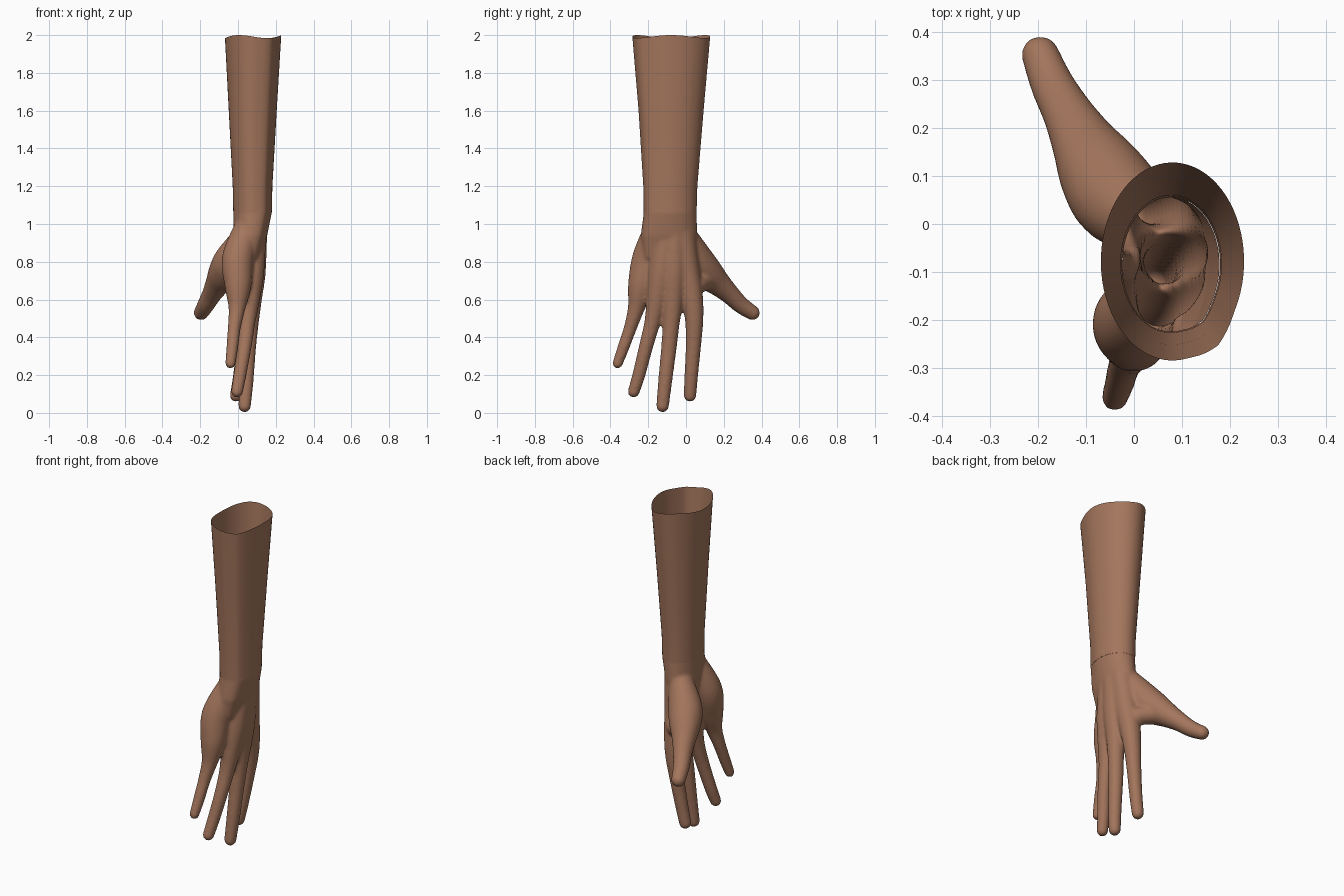
import bpy, bmesh
from math import sin, cos, tau, atan2
from mathutils import Vector, Matrix

cube = bpy.data.objects.get("Cube")
if cube:
    bpy.data.objects.remove(cube)

skin = bpy.data.materials.new("brown_skin")
skin.use_nodes = True
TONE = (0.37, 0.18, 0.108, 1)
skin.diffuse_color = TONE
skin.node_tree.nodes["Principled BSDF"].inputs["Base Color"].default_value = TONE


def make_object(name, bm):
    mesh = bpy.data.meshes.new(name)
    bm.to_mesh(mesh)
    bm.free()
    mesh.materials.append(skin)
    obj = bpy.data.objects.new(name, mesh)
    bpy.context.collection.objects.link(obj)
    bpy.ops.object.select_all(action='DESELECT')
    obj.select_set(True)
    bpy.context.view_layer.objects.active = obj
    return obj


def smooth_path(keys, steps):
    """Catmull-Rom through the keys; each key is a position plus a radius."""
    pts = [Vector(k) for k in keys]
    pts = [pts[0]] + pts + [pts[-1]]
    for a, b, c, d in zip(pts, pts[1:], pts[2:], pts[3:]):
        for i in range(steps):
            t = i / steps
            yield 0.5 * (2 * b + (c - a) * t + (2 * a - 5 * b + 4 * c - d) * t ** 2
                         + (3 * b - a - 3 * c + d) * t ** 3)
    yield pts[-1]


def add_chain(bm, keys, steps=14):
    for x, y, z, r in smooth_path(keys, steps):
        bmesh.ops.create_icosphere(bm, subdivisions=3, radius=r,
                                   matrix=Matrix.Translation((x, y, z)))


SIDES = 72
CORNER = atan2(-0.845, 0.633)


def ring(bm, z, cx, cy, a, b, wave=0.0):
    """Oval section with one slight corner, the seam of the sleeve."""
    verts = []
    for i in range(SIDES):
        t = CORNER + tau * i / SIDES
        gap = min(i, SIDES - i) * tau / SIDES
        k = 1 + 0.06 * max(0, 1 - gap / 0.4)
        dip = wave * (0.5 - 0.5 * cos(3 * t))
        verts.append(bm.verts.new((cx + a * k * cos(t), cy + b * k * sin(t), z - dip)))
    return verts


def loft(bm, sections, closed=False):
    rings = [ring(bm, *s) for s in sections]
    for lo, hi in zip(rings, rings[1:]):
        for i in range(SIDES):
            j = (i + 1) % SIDES
            bm.faces.new((lo[i], lo[j], hi[j], hi[i]))
    if closed:
        bm.faces.new(rings[0][::-1])
        bm.faces.new(rings[-1])


WRIST = (1.06, 0.077, -0.084, 0.102, 0.140)

# Forearm: open tapered tube with an uneven top edge
bm = bmesh.new()
loft(bm, [WRIST,
          (1.2, 0.077, -0.083, 0.105, 0.143),
          (1.6, 0.078, -0.079, 0.127, 0.172),
          (2.0, 0.080, -0.078, 0.149, 0.206, 0.016)])
make_object("forearm", bm)
bpy.ops.object.shade_smooth_by_angle(angle=0.4)

# Hand: each finger runs from the wrist through the palm to its tip
bm = bmesh.new()
loft(bm, [(0.82, 0.055, -0.10, 0.06, 0.13),
          (0.94, 0.065, -0.09, 0.09, 0.150),
          WRIST,
          (1.16, 0.077, -0.084, 0.103, 0.141)], closed=True)
little_finger = [(.05, -.15, .98, .07), (0, -.2, .82, .085), (0, -.235, .68, .072),
                 (-.005, -.262, .56, .046), (-.02, -.295, .45, .035),
                 (-.03, -.33, .35, .032), (-.04, -.362, .262, .028)]
ring_finger = [(.08, -.1, .95, .07), (.07, -.13, .75, .07), (.06, -.155, .6, .056),
               (.05, -.178, .48, .043), (.035, -.212, .35, .038),
               (.01, -.25, .2, .035), (-.005, -.277, .112, .032)]
middle_finger = [(.085, -.06, .95, .07), (.08, -.065, .75, .068), (.07, -.07, .6, .057),
                 (.065, -.078, .48, .046), (.055, -.09, .35, .042),
                 (.045, -.11, .17, .038), (.035, -.124, .036, .034)]
index_finger = [(.075, -.02, .95, .07), (.06, 0, .78, .07), (.055, .03, .62, .06),
                (.05, .043, .5, .05), (.035, .04, .37, .042),
                (.01, .028, .2, .037), (-.01, .021, .092, .034)]
thumb = [(.03, 0, .92, .07), (-.03, .05, .81, .095), (-.065, .1, .75, .09),
         (-.1, .16, .695, .07), (-.135, .225, .635, .054),
         (-.17, .29, .572, .046), (-.195, .352, .53, .040)]
thumb_web = [(-.06, .11, .71, .06), (.03, .06, .68, .05)]
for chain in (little_finger, ring_finger, middle_finger, index_finger, thumb, thumb_web):
    add_chain(bm, chain)
hand = make_object("hand", bm)

# Fuse the shapes into one skin and soften it
fuse = hand.modifiers.new("fuse", 'REMESH')
fuse.mode = 'VOXEL'
fuse.voxel_size = 0.008
soften = hand.modifiers.new("soften", 'SMOOTH')
soften.factor = 0.5
soften.iterations = 12
for name in ("fuse", "soften"):
    bpy.ops.object.modifier_apply(modifier=name)

# Open the wrist where the forearm begins
bm = bmesh.new()
bm.from_mesh(hand.data)
bmesh.ops.bisect_plane(bm, geom=bm.verts[:] + bm.edges[:] + bm.faces[:],
                       plane_co=(0, 0, WRIST[0]), plane_no=(0, 0, 1), clear_outer=True)
bm.to_mesh(hand.data)
bm.free()
bpy.ops.object.shade_smooth()
